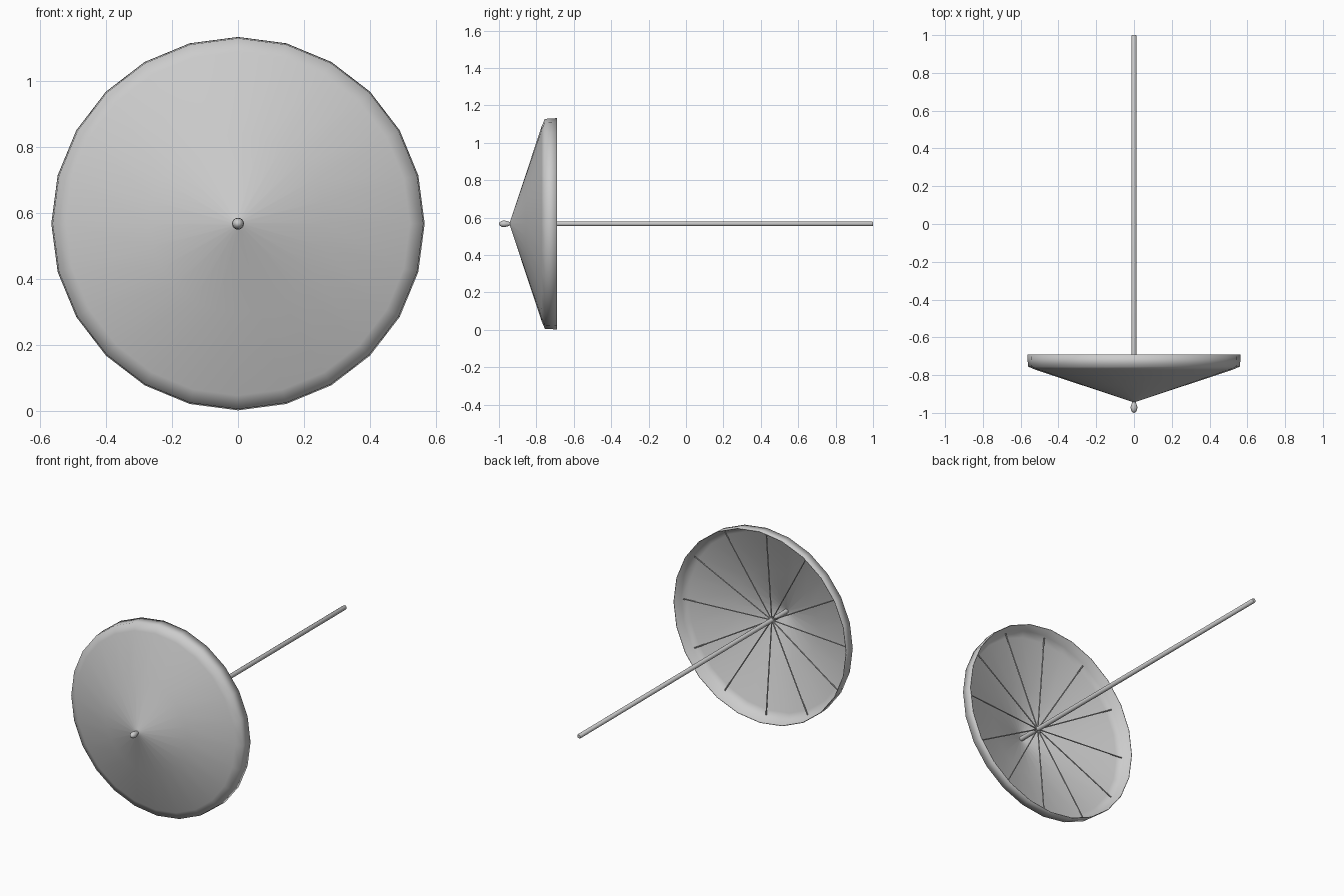
import bpy, bmesh, math
from mathutils import Vector

if "Cube" in bpy.data.objects:
    bpy.data.objects.remove(bpy.data.objects["Cube"])

CZ = 0.567  # height of the parasol axis, which runs along y


def add_object(name, bm, angle):
    bmesh.ops.remove_doubles(bm, verts=bm.verts, dist=1e-5)
    bmesh.ops.recalc_face_normals(bm, faces=bm.faces)
    me = bpy.data.meshes.new(name)
    bm.to_mesh(me)
    bm.free()
    ob = bpy.data.objects.new(name, me)
    bpy.context.collection.objects.link(ob)
    bpy.context.view_layer.objects.active = ob
    ob.select_set(True)
    bpy.ops.object.shade_smooth_by_angle(angle=math.radians(angle))
    ob.select_set(False)
    return ob


def lathe(name, profile, sides, angle=40):
    """Spin (y, radius) points around the parasol axis."""
    bm = bmesh.new()
    rings = []
    for y, r in profile:
        rings.append([bm.verts.new((r * math.sin(2 * math.pi * i / sides), y,
                                    CZ + r * math.cos(2 * math.pi * i / sides)))
                      for i in range(sides)])
    for a, b in zip(rings, rings[1:]):
        for i in range(sides):
            j = (i + 1) % sides
            bm.faces.new((a[i], a[j], b[j], b[i]))
    return add_object(name, bm, angle)


def rod(bm, p, q, radius, sides):
    p, q = Vector(p), Vector(q)
    d = q - p
    m = d.to_track_quat('Z', 'Y').to_matrix().to_4x4()
    m.translation = (p + q) / 2
    bmesh.ops.create_cone(bm, cap_ends=True, segments=sides, radius1=radius,
                          radius2=radius, depth=d.length, matrix=m)


# canopy: shallow cone with a short valance around the rim
canopy = lathe("canopy", [(-0.945, 0), (-0.938, 0.02), (-0.855, 0.27), (-0.772, 0.52),
                          (-0.755, 0.561), (-0.69, 0.565)], 24, 80)
shell = canopy.modifiers.new("cloth", 'SOLIDIFY')
shell.thickness = 0.004
shell.offset = -1

# pole
lathe("pole", [(-0.94, 0), (-0.94, 0.013), (0.995, 0.013), (1.0, 0.010), (1.0, 0)], 16)

# finial on the tip
lathe("finial", [(-1.0, 0), (-0.996, 0.009), (-0.985, 0.016), (-0.97, 0.018),
                 (-0.955, 0.014), (-0.945, 0.010), (-0.935, 0.010), (-0.935, 0)], 16, 60)

# twelve thin ribs meeting at the pole
bm = bmesh.new()
for i in range(12):
    a = math.radians(30 * i)
    s, c = math.sin(a), math.cos(a)
    rod(bm, (0.01 * s, -0.80, CZ + 0.01 * c), (0.54 * s, -0.748, CZ + 0.54 * c), 0.0035, 6)
add_object("ribs", bm, 40)
